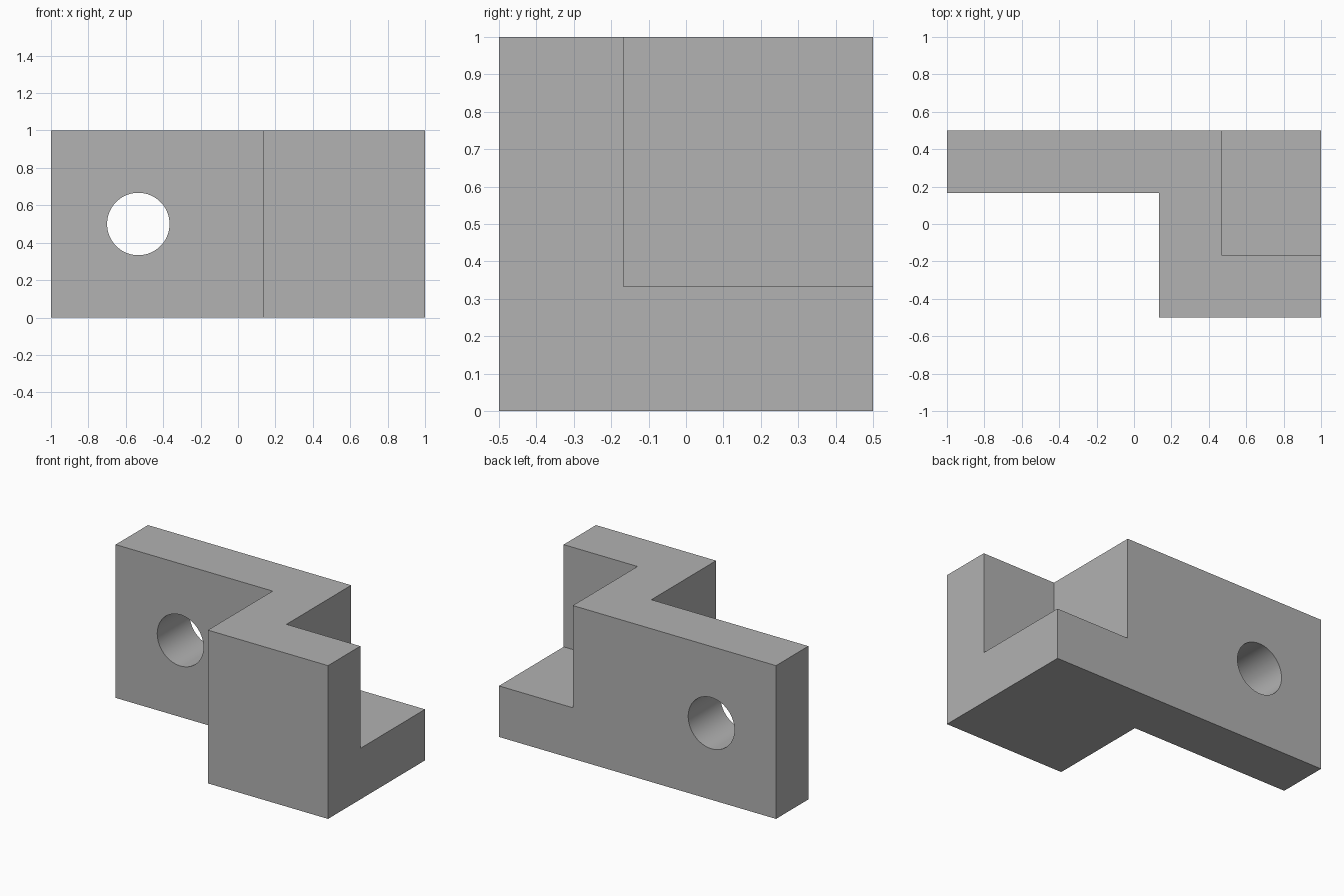
import bpy
import bmesh
from mathutils import Matrix, Vector
from math import pi, radians

cube = bpy.data.objects.get("Cube")
if cube:
    bpy.data.objects.remove(cube, do_unlink=True)

grey = bpy.data.materials.new("plain grey")
grey.use_nodes = True
COLOUR = (0.445, 0.445, 0.445, 1)
grey.diffuse_color = COLOUR
grey.node_tree.nodes["Principled BSDF"].inputs["Base Color"].default_value = COLOUR


def make_object(name, bm):
    bmesh.ops.recalc_face_normals(bm, faces=bm.faces)
    mesh = bpy.data.meshes.new(name)
    bm.to_mesh(mesh)
    bm.free()
    mesh.materials.append(grey)
    obj = bpy.data.objects.new(name, mesh)
    bpy.context.collection.objects.link(obj)
    return obj


def box(name, low, high):
    low, high = Vector(low), Vector(high)
    bm = bmesh.new()
    bmesh.ops.create_cube(bm, size=1, matrix=Matrix.Translation((low + high) / 2)
                          @ Matrix.Diagonal((*(high - low), 1)))
    return make_object(name, bm)


def cut(target, cutter):
    cutter.hide_render = True
    mod = target.modifiers.new("cut", 'BOOLEAN')
    mod.operation = 'DIFFERENCE'
    mod.solver = 'EXACT'
    mod.object = cutter
    bpy.context.view_layer.objects.active = target
    bpy.ops.object.modifier_apply(modifier=mod.name)
    bpy.data.objects.remove(cutter, do_unlink=True)


# Stepped bracket: L-shaped plan raised to full height
plan = [(-1, 0.167), (0.133, 0.167), (0.133, -0.5), (1, -0.5), (1, 0.5), (-1, 0.5)]
bm = bmesh.new()
base = bm.faces.new([bm.verts.new((x, y, 0)) for x, y in plan])
raised = bmesh.ops.extrude_face_region(bm, geom=[base])["geom"]
bmesh.ops.translate(bm, vec=(0, 0, 1),
                    verts=[v for v in raised if isinstance(v, bmesh.types.BMVert)])
bracket = make_object("bracket_body", bm)

# Rear corner notch, leaving a low shelf
cut(bracket, box("notch_cutter", (0.467, -0.167, 0.333), (1.2, 0.7, 1.2)))

# Round hole through the plate
bm = bmesh.new()
bmesh.ops.create_cone(bm, cap_ends=True, segments=96, radius1=0.167, radius2=0.167,
                      depth=1, matrix=Matrix.Translation((-0.533, 0.333, 0.5))
                      @ Matrix.Rotation(pi / 2, 4, 'X'))
cut(bracket, make_object("hole_cutter", bm))

bpy.ops.object.select_all(action='DESELECT')
bracket.select_set(True)
bpy.context.view_layer.objects.active = bracket
bpy.ops.object.shade_smooth_by_angle(angle=radians(30))
